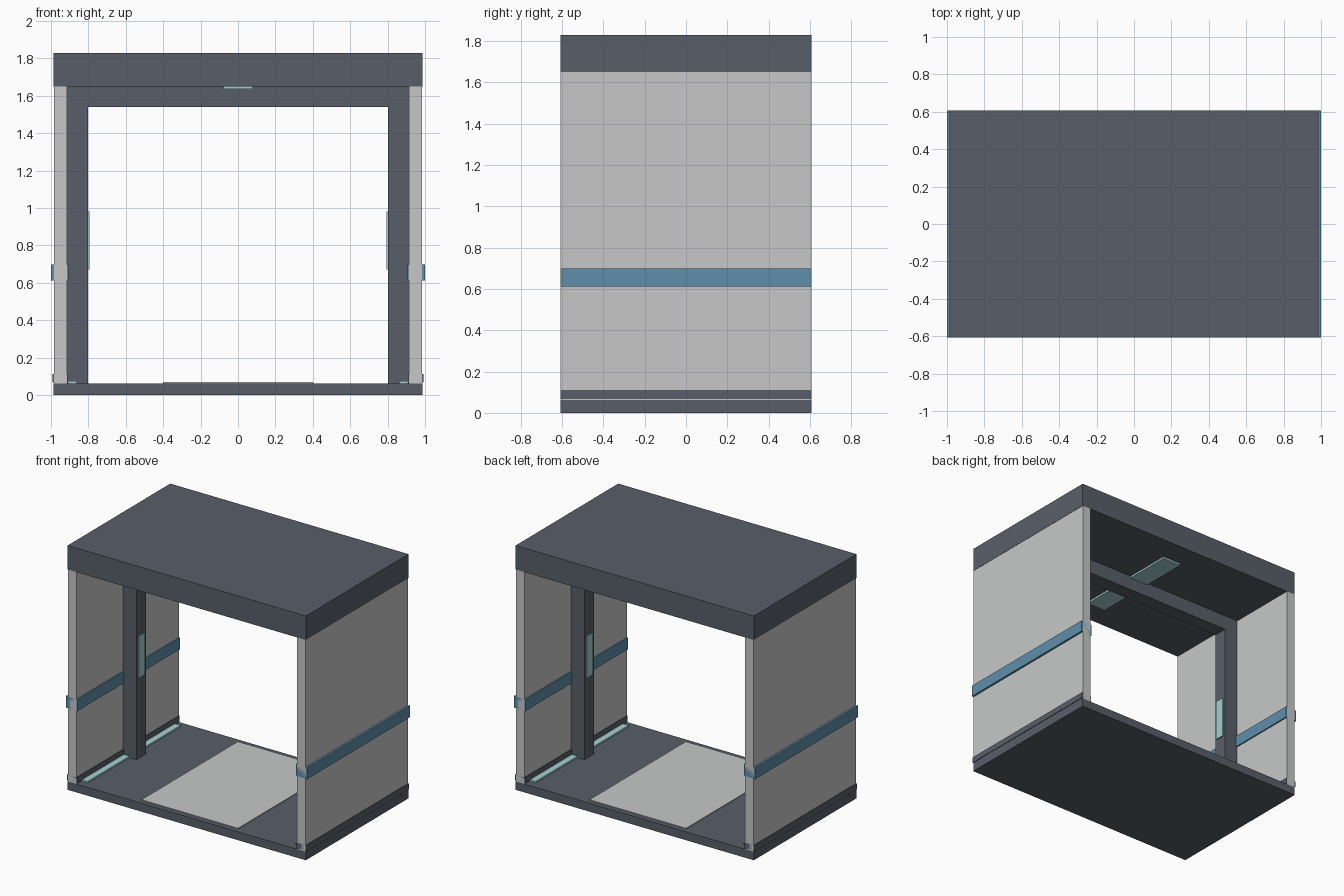
import bpy

default = bpy.data.objects.get("Cube")
if default:
    bpy.data.objects.remove(default, do_unlink=True)


def material(name, color):
    m = bpy.data.materials.new(name)
    m.use_nodes = True
    m.diffuse_color = (*color, 1)
    m.node_tree.nodes["Principled BSDF"].inputs["Base Color"].default_value = (*color, 1)
    return m


slate = material("slate grey", (0.098, 0.114, 0.141))
panel = material("light grey", (0.57, 0.575, 0.58))
blue = material("steel blue", (0.112, 0.275, 0.402))
glow = material("pale aqua", (0.38, 0.63, 0.64))


def box(name, mat, x, y, z):
    """Axis-aligned box from (min, max) ranges."""
    spans = (x, y, z)
    bpy.ops.mesh.primitive_cube_add(size=1, location=[(a + b) / 2 for a, b in spans])
    ob = bpy.context.object
    ob.name = name
    ob.scale = [abs(b - a) for a, b in spans]
    bpy.ops.object.transform_apply(location=False, rotation=False, scale=True)
    ob.data.materials.append(mat)
    return ob


def pair(name, mat, x, y, z):
    """The same box on both sides of the model."""
    box("left_" + name, mat, x, y, z)
    box("right_" + name, mat, (-x[1], -x[0]), y, z)


DEPTH = (-0.607, 0.607)
FLOOR, CEILING = 0.063, 1.65

# Floor, roof and floor mat
box("floor", slate, (-0.987, 0.987), DEPTH, (0, FLOOR))
box("roof", slate, (-0.987, 0.987), DEPTH, (CEILING, 1.83))
box("floor_mat", panel, (-0.4, 0.4), (-0.57, 0.57), (FLOOR, 0.069))

# Side walls with skirting and stripe rails
pair("wall", panel, (0.915, 0.985), DEPTH, (FLOOR, CEILING))
pair("skirting", slate, (0.908, 0.992), DEPTH, (0.068, 0.112))
pair("stripe_rail", blue, (0.905, 1.0), DEPTH, (0.612, 0.698))

# Middle door frame
pair("frame_post", slate, (0.803, 0.916), (-0.055, 0.055), (FLOOR, CEILING))
box("frame_beam", slate, (-0.803, 0.803), (-0.055, 0.055), (1.54, CEILING))

# Light plates on the posts, floor edges and ceiling
pair("post_light", glow, (0.794, 0.803), (-0.035, 0.035), (0.67, 0.98))
pair("floor_light", glow, (0.86, 0.908), (-0.55, 0.55), (FLOOR, 0.075))
box("ceiling_light", glow, (-0.078, 0.078), (-0.42, 0.42), (1.636, CEILING))
